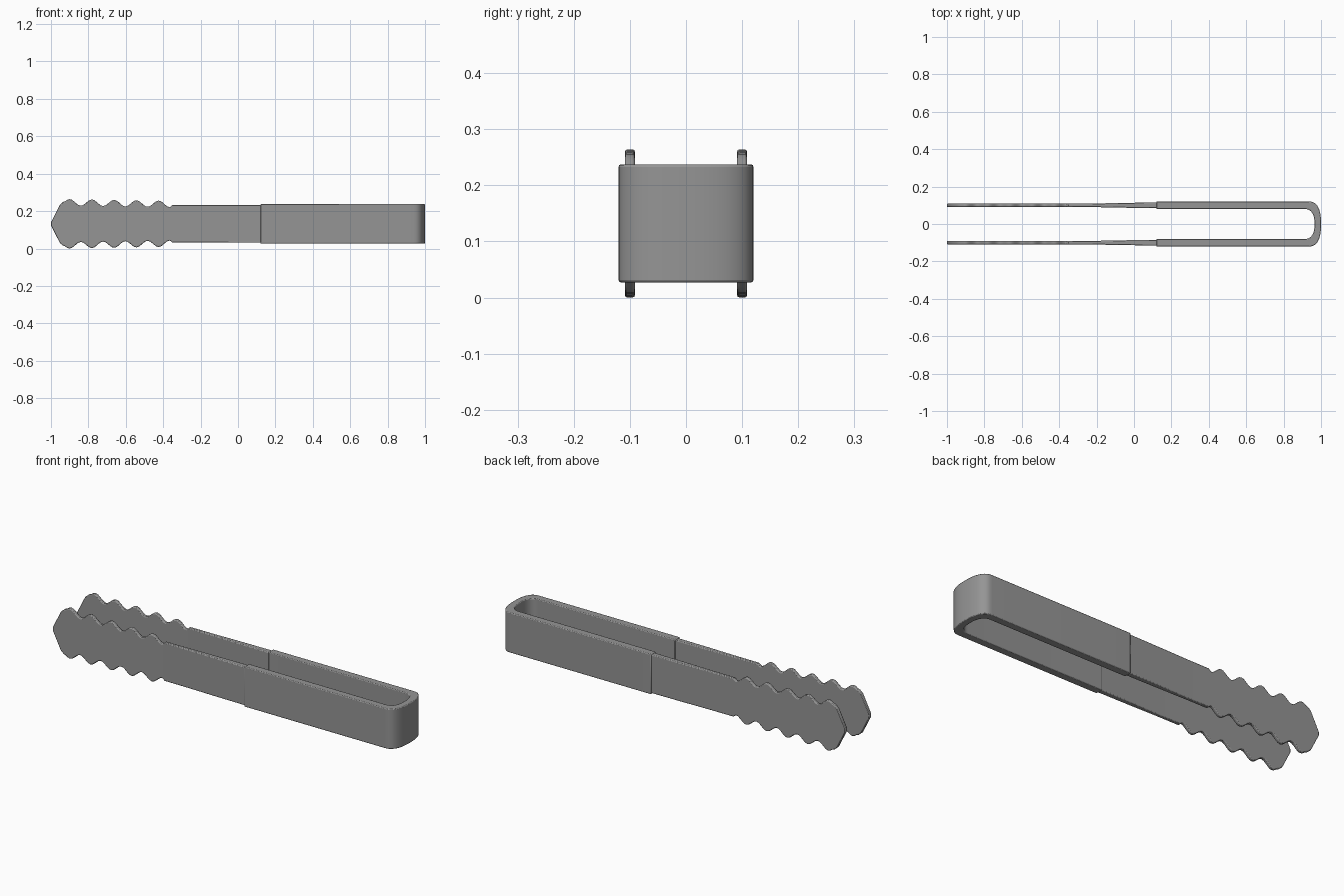
import bpy
import bmesh
from math import cos, sin, pi, radians

if "Cube" in bpy.data.objects:
    bpy.data.objects.remove(bpy.data.objects["Cube"], do_unlink=True)

MID = 0.132  # height of the centre line

steel = bpy.data.materials.new("grey_steel")
steel.use_nodes = True
COLOUR = (0.3, 0.3, 0.3, 1)
steel.diffuse_color = COLOUR
steel.node_tree.nodes["Principled BSDF"].inputs["Base Color"].default_value = COLOUR


def loft(name, sections, bevel):
    """Join a row of upright rectangles, each (outer xy, inner xy, half height)."""
    bm = bmesh.new()
    rings = []
    for (ox, oy), (ix, iy), h in sections:
        corners = ((ox, oy, MID - h), (ox, oy, MID + h),
                   (ix, iy, MID + h), (ix, iy, MID - h))
        rings.append([bm.verts.new(c) for c in corners])
    for a, b in zip(rings, rings[1:]):
        for i in range(4):
            j = (i + 1) % 4
            bm.faces.new((a[i], a[j], b[j], b[i]))
    bm.faces.new(rings[0])
    bm.faces.new(rings[-1])
    bmesh.ops.recalc_face_normals(bm, faces=bm.faces)
    mesh = bpy.data.meshes.new(name)
    bm.to_mesh(mesh)
    bm.free()
    mesh.materials.append(steel)
    obj = bpy.data.objects.new(name, mesh)
    bpy.context.collection.objects.link(obj)
    mod = obj.modifiers.new("rounded_edges", 'BEVEL')
    mod.width = bevel
    mod.segments = 2
    mod.limit_method = 'ANGLE'
    mod.angle_limit = radians(50)
    bpy.ops.object.select_all(action='DESELECT')
    obj.select_set(True)
    bpy.context.view_layer.objects.active = obj
    bpy.ops.object.shade_smooth_by_angle(angle=radians(35))
    return obj


def bend(x0, length, half_width, t):
    """Point on the rounded end of the handle, t from -pi/2 to pi/2."""
    p = 0.8
    s = abs(sin(t)) ** p * (1 if t > 0 else -1)
    return x0 + length * max(cos(t), 0) ** p, half_width * s


# U-shaped handle
STEPS = 24
HANDLE_START = 0.12
turn = [pi / 2 - pi * i / STEPS for i in range(STEPS + 1)]
sections = [((HANDLE_START, 0.12), (HANDLE_START, 0.08), 0.105)]
sections += [(bend(0.935, 0.065, 0.12, t), bend(0.91, 0.055, 0.08, t), 0.105)
             for t in turn]
sections += [((HANDLE_START, -0.12), (HANDLE_START, -0.08), 0.105)]
loft("handle", sections, 0.004)

# Outline of one arm: pointed tip, five scallops, plain shank
outline = [(-1, 0.008), (-0.952, 0.103), (-0.935, 0.117)]
FIRST, PITCH, SAMPLES = -0.9, 0.119, 10
for i in range(-2, 4 * SAMPLES + 6):
    u = i / SAMPLES
    crest = 0.132 - 0.002 * u
    outline.append((FIRST + PITCH * u, crest - 0.017 * (1 - cos(2 * pi * u))))
outline += [(-0.35, 0.101), (-0.22, 0.101), (-0.05, 0.101), (0.13, 0.101)]


def half_thickness(x):
    return 0.009 + 0.006 * min(max((x + 0.25) / 0.3, 0), 1)


# Left and right arms
for side, name in ((1, "back_arm"), (-1, "front_arm")):
    loft(name, [((x, side * (0.1 + half_thickness(x))),
                 (x, side * (0.1 - half_thickness(x))), h)
                for x, h in outline], 0.004)
